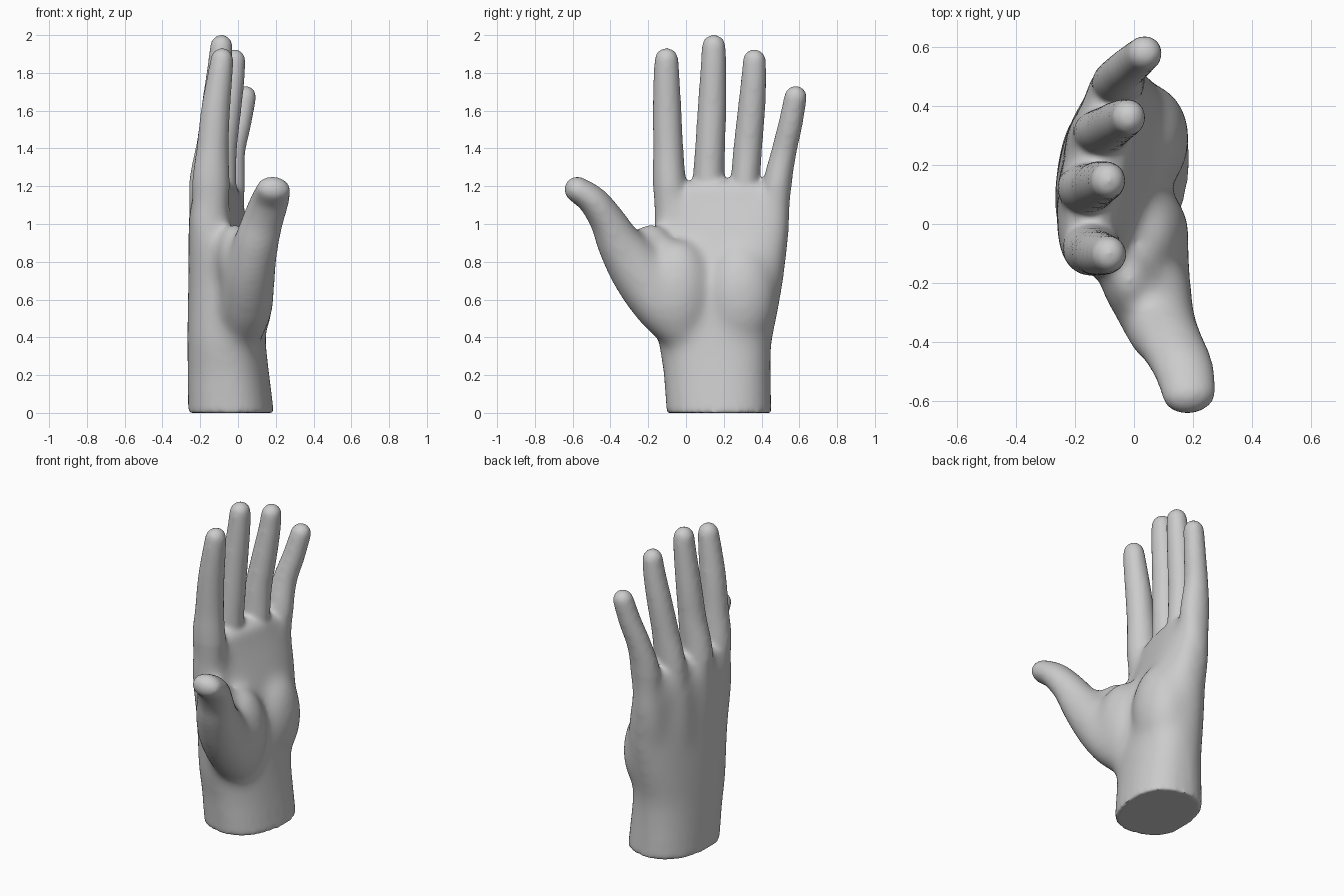
import bpy, bmesh, math
from mathutils import Vector, Matrix

if "Cube" in bpy.data.objects:
    bpy.data.objects.remove(bpy.data.objects["Cube"])

skin = bpy.data.materials.new("plain grey")
skin.diffuse_color = (0.6, 0.6, 0.6, 1)
skin.use_nodes = True
skin.node_tree.nodes["Principled BSDF"].inputs["Base Color"].default_value = skin.diffuse_color
bm = bmesh.new()
SIDES = 32


def spline(rows, steps=6):
    """Smooth interpolation through the section rows."""
    pad = [rows[0]] + rows + [rows[-1]]
    out = []
    for i in range(1, len(pad) - 2):
        for s in range(steps):
            t = s / steps
            out.append([0.5 * (2 * b + (c - a) * t + (2 * a - 5 * b + 4 * c - d) * t * t
                        + (3 * b - a - 3 * c + d) * t ** 3)
                        for a, b, c, d in zip(*pad[i - 1:i + 3])])
    return out + [list(rows[-1])]


def loft(rows, cap=None, upright=False, power=1):
    """Closed tube through rows of x, y, z, half depth, half width, tilt."""
    rows = spline(rows)
    pts = [Vector(r[:3]) for r in rows]
    rings = []

    def soft(f):
        return math.copysign(abs(f) ** power, f)

    def ring(c, t, rx, ry, tilt):
        u = (Vector((1, 0, 0)) - t * t.x).normalized()
        u = Matrix.Rotation(tilt, 3, t) @ u
        v = t.cross(u)
        rings.append([bm.verts.new(c + u * rx * soft(math.cos(a)) + v * ry * soft(math.sin(a)))
                      for a in (2 * math.pi * k / SIDES for k in range(SIDES))])

    for i, r in enumerate(rows):
        t = (pts[min(i + 1, len(pts) - 1)] - pts[max(i - 1, 0)]).normalized()
        if upright:
            t = Vector((0, 0, 1))
        ring(pts[i], t, r[3], r[4], r[5])
    # rounded end
    length = cap or rows[-1][4]
    for a in (0.3, 0.6, 0.9, 1.2, 1.45):
        ring(pts[-1] + t * length * math.sin(a), t,
             rows[-1][3] * math.cos(a), rows[-1][4] * math.cos(a), rows[-1][5])
    for lo, hi in zip(rings, rings[1:]):
        for k in range(SIDES):
            n = (k + 1) % SIDES
            bm.faces.new((lo[k], lo[n], hi[n], hi[k]))
    bm.faces.new(rings[0][::-1])
    bm.faces.new(rings[-1])


def pad(centre, radii):
    """Fleshy ellipsoid."""
    m = Matrix.Translation(centre) @ Matrix.Diagonal((*radii, 1))
    bmesh.ops.create_uvsphere(bm, u_segments=28, v_segments=18, radius=1, matrix=m)


# wrist and palm
loft([(-.037, .175, 0, .222, .276, -.16), (-.05, .165, .2, .211, .283, -.16),
      (-.06, .155, .36, .203, .3, -.16), (-.064, .165, .5, .195, .318, -.17),
      (-.07, .18, .7, .18, .342, -.2), (-.09, .185, .9, .15, .362, -.22),
      (-.11, .19, 1.06, .122, .366, -.21), (-.112, .19, 1.14, .1, .35, -.2)],
     cap=.1, upright=True, power=.84)

# fingers, each starting inside the palm
loft([(-.11, .06, .42, .09, .1, 0), (-.138, -.04, .85, .1, .11, 0),
      (-.143, -.085, 1.2, .1, .09, 0), (-.134, -.094, 1.4, .085, .08, 0),
      (-.119, -.1, 1.6, .077, .076, 0), (-.096, -.103, 1.78, .067, .069, 0),
      (-.085, -.103, 1.87, .06, .063, 0)])
loft([(-.14, .15, .42, .1, .11, 0), (-.16, .13, .85, .102, .11, 0),
      (-.16, .121, 1.2, .1, .087, 0), (-.135, .129, 1.43, .083, .079, 0),
      (-.118, .138, 1.62, .075, .076, 0), (-.096, .145, 1.83, .066, .068, 0),
      (-.088, .147, 1.94, .06, .063, 0)])
loft([(-.12, .22, .42, .1, .1, 0), (-.132, .285, .85, .105, .1, 0),
      (-.107, .312, 1.2, .098, .08, 0), (-.085, .327, 1.4, .08, .076, 0),
      (-.055, .346, 1.6, .072, .073, 0), (-.03, .358, 1.76, .064, .067, 0),
      (-.018, .362, 1.865, .058, .061, 0)])
loft([(-.06, .32, .42, .09, .09, 0), (-.06, .44, .85, .1, .095, 0),
      (-.052, .482, 1.2, .09, .077, 0), (-.033, .518, 1.38, .072, .067, 0),
      (.005, .553, 1.53, .065, .064, 0), (.037, .58, 1.673, .06, .06, 0)])

# thumb, flatter toward the tip
loft([(.01, 0, .42, .12, .12, 0), (.04, -.12, .56, .145, .15, 0),
      (.06, -.24, .73, .14, .15, 0), (.094, -.345, .89, .122, .122, 0),
      (.132, -.415, 1.02, .108, .096, 0), (.169, -.495, 1.125, .101, .079, 0),
      (.187, -.575, 1.182, .091, .069, 0)])

# thumb mound, heel of the palm and web beside the index finger
pad((.045, -.04, .64), (.145, .18, .28))
pad((.045, .29, .62), (.145, .19, .28))
pad((-.015, -.19, .82), (.1, .13, .19))

bmesh.ops.recalc_face_normals(bm, faces=bm.faces)
mesh = bpy.data.meshes.new("hand")
bm.to_mesh(mesh)
bm.free()
hand = bpy.data.objects.new("hand", mesh)
bpy.context.collection.objects.link(hand)
mesh.materials.append(skin)
bpy.context.view_layer.objects.active = hand
hand.select_set(True)

# fuse the parts into one soft surface
remesh = hand.modifiers.new("fuse", 'REMESH')
remesh.mode = 'VOXEL'
remesh.voxel_size = 0.014
remesh.use_smooth_shade = True
soften = hand.modifiers.new("soften", 'SMOOTH')
soften.factor = 0.5
soften.iterations = 8
bpy.ops.object.convert(target='MESH')

# blend the palm further, leaving fingers, thumb tip and wrist end alone
group = hand.vertex_groups.new(name="palm")
for v in hand.data.vertices:
    x, y, z = v.co
    weight = min((z - .12) / .2, (1.2 - z) / .12, (y + .42) / .15, 1)
    if weight > 0:
        group.add([v.index], weight, 'REPLACE')
blend = hand.modifiers.new("blend palm", 'SMOOTH')
blend.factor = 0.5
blend.iterations = 90
blend.vertex_group = "palm"
bpy.ops.object.convert(target='MESH')
bpy.ops.object.shade_smooth_by_angle(angle=math.radians(50))
